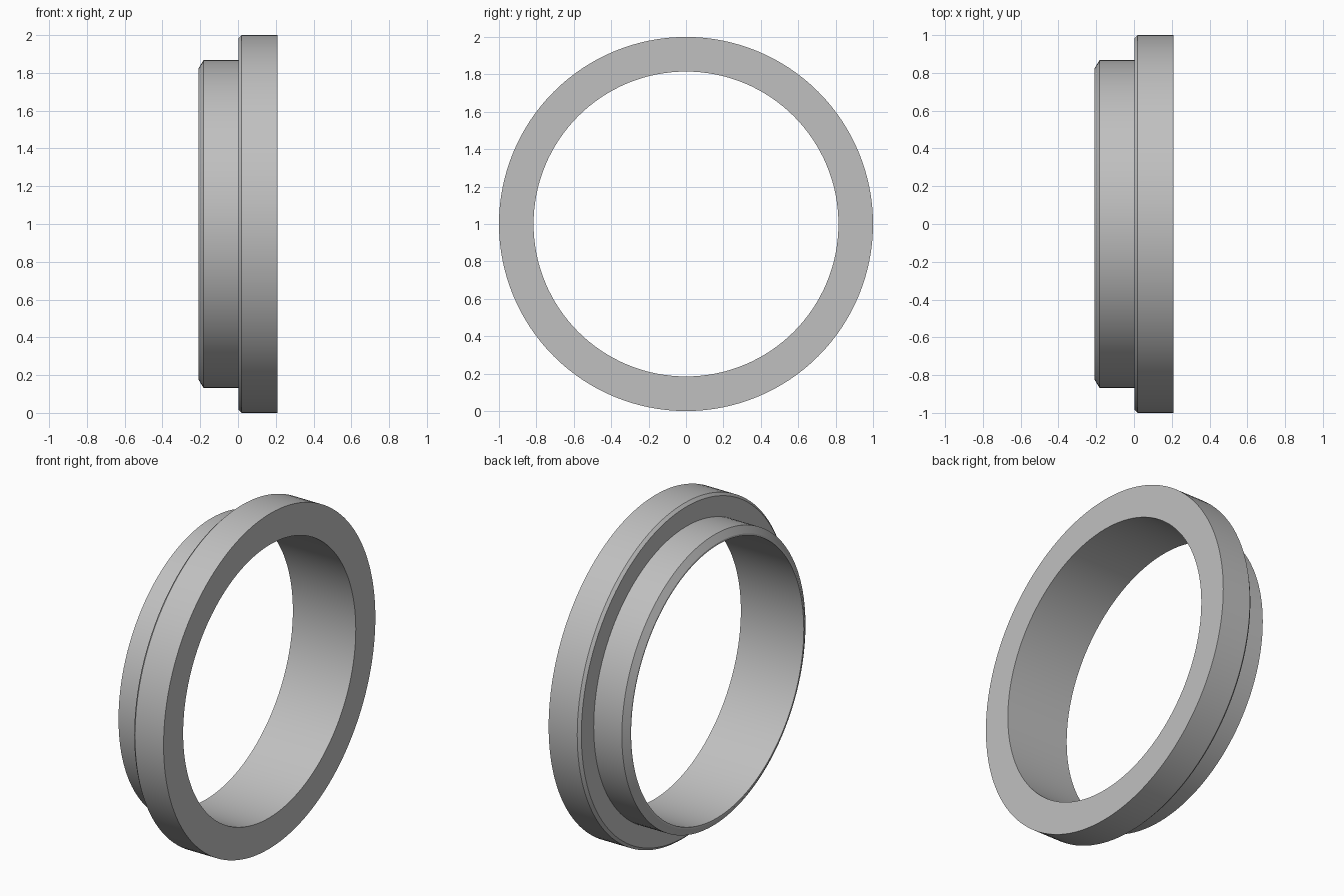
import bpy, bmesh, math
from mathutils import Matrix, Vector

cube = bpy.data.objects.get("Cube")
if cube:
    bpy.data.objects.remove(cube, do_unlink=True)

# Single grey metal colour
grey = bpy.data.materials.new("grey metal")
grey.use_nodes = True
colour = (0.53, 0.53, 0.53, 1)
grey.diffuse_color = colour
grey.node_tree.nodes["Principled BSDF"].inputs["Base Color"].default_value = colour


def lathe(name, profile, segments=128):
    """Revolve a closed (x, radius) profile about the x axis."""
    bm = bmesh.new()
    verts = [bm.verts.new((x, 0, r)) for x, r in profile]
    edges = [bm.edges.new((a, b)) for a, b in zip(verts, verts[1:] + verts[:1])]
    bmesh.ops.spin(bm, geom=verts + edges, cent=(0, 0, 0), axis=(1, 0, 0),
                   angle=math.tau, steps=segments)
    bmesh.ops.remove_doubles(bm, verts=bm.verts, dist=0.0001)
    bmesh.ops.recalc_face_normals(bm, faces=bm.faces)
    bmesh.ops.transform(bm, matrix=Matrix.Translation(Vector((0, 0, 1))), verts=bm.verts)
    mesh = bpy.data.meshes.new(name)
    bm.to_mesh(mesh)
    bm.free()
    mesh.materials.append(grey)
    obj = bpy.data.objects.new(name, mesh)
    bpy.context.collection.objects.link(obj)
    bpy.ops.object.select_all(action="DESELECT")
    obj.select_set(True)
    bpy.context.view_layer.objects.active = obj
    bpy.ops.object.shade_smooth_by_angle(angle=math.radians(25))
    return obj


# Flanged ring: plain bore, chamfered sleeve, stepped flange
half, bore, sleeve, flange, step = 0.208, 0.815, 0.867, 1.0, 0.003
lathe("flanged_ring", [
    (-half, bore),
    (-half, 0.826),
    (-half + 0.025, sleeve),
    (step, sleeve),
    (step, flange - 0.016),
    (step + 0.016, flange),
    (half, flange),
    (half, bore),
])
